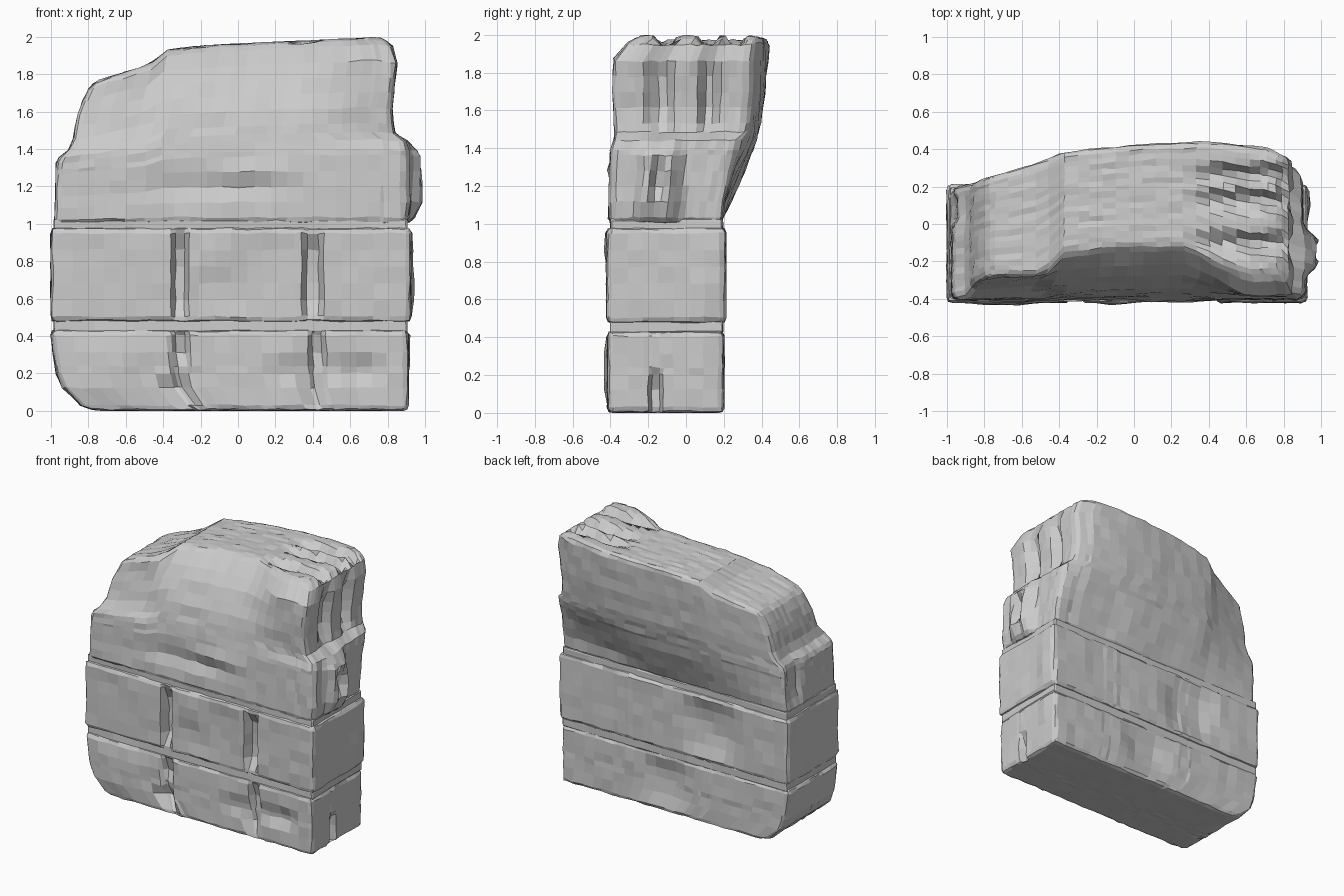
import bpy, bmesh, random
from mathutils import Vector

if "Cube" in bpy.data.objects:
    bpy.data.objects.remove(bpy.data.objects["Cube"])

random.seed(4)


def keys(t, pts):
    """Piecewise linear curve through (t, value) points."""
    if t <= pts[0][0]:
        return pts[0][1]
    for (a, va), (b, vb) in zip(pts, pts[1:]):
        if t <= b:
            return va + (vb - va) * (t - a) / (b - a)
    return pts[-1][1]


def plateau(d):
    return min(1, max(0, (1 - abs(d)) * 2))


def lines(lo, hi, r, step, cuts):
    """Grid positions with a chamfer strip at both ends and extra cuts."""
    n = max(1, round((hi - lo - 2 * r) / step))
    out = [lo, hi] + [lo + r + (hi - lo - 2 * r) * i / n for i in range(n + 1)]
    for c in cuts:
        out = [v for v in out if abs(v - c) > 0.018 or v in (lo, hi)] + [c]
    return sorted(out)


def block(name, lo, hi, r, cuts, dents, warp=None, step=0.085, jitter=0.005):
    """Chipped stone: chamfered grid box, warped, then dented per side.
    Dent: (axis, sign, a, b, half_a, half_b, depth), depth < 0 is a bump."""
    grid = [lines(lo[i], hi[i], r, step, cuts[i]) for i in range(3)]
    bm = bmesh.new()
    cache = {}

    def vert(idx):
        if idx in cache:
            return cache[idx]
        p = Vector([grid[i][idx[i]] for i in range(3)])
        side = [-1 if idx[i] == 0 else 1 if idx[i] == len(grid[i]) - 1 else 0
                for i in range(3)]
        inner = Vector([min(max(p[i], lo[i] + r), hi[i] - r) for i in range(3)])
        d = p - inner
        if d.length > r:
            p = inner + d.normalized() * r
        if warp:
            p = warp(p)
        q = p.copy()
        for axis, sign, a, b, wa, wb, depth in dents:
            if side[axis] == sign:
                m, n = [i for i in range(3) if i != axis]
                q[axis] -= sign * depth * plateau((p[m] - a) / wa) * plateau((p[n] - b) / wb)
        q += Vector([random.uniform(-jitter, jitter) for _ in range(3)])
        cache[idx] = bm.verts.new(q)
        return cache[idx]

    for axis in range(3):
        m, n = [i for i in range(3) if i != axis]
        for k in (0, len(grid[axis]) - 1):
            for i in range(len(grid[m]) - 1):
                for j in range(len(grid[n]) - 1):
                    quad = []
                    for di, dj in ((0, 0), (1, 0), (1, 1), (0, 1)):
                        idx = [0, 0, 0]
                        idx[axis], idx[m], idx[n] = k, i + di, j + dj
                        quad.append(vert(tuple(idx)))
                    bm.faces.new(quad)
    bmesh.ops.recalc_face_normals(bm, faces=bm.faces)
    for v in bm.verts:
        v.co.z = max(0, v.co.z)
    me = bpy.data.meshes.new(name)
    bm.to_mesh(me)
    bm.free()
    ob = bpy.data.objects.new(name, me)
    bpy.context.collection.objects.link(ob)
    return ob


def around(*spots):
    return [c + k * w for c, w in spots for k in (-1, -0.5, 0.5, 1)]


# Bottom course: lower left corner worn away
def worn_corner(p):
    left = keys(p.z, [(0, -0.76), (0.03, -0.84), (0.08, -0.92), (0.2, -0.97), (0.38, -1)])
    t = (0.91 - p.x) / 1.91
    p.x = 0.91 + (left - 0.91) * t
    return p


block("bottom_course", (-1, -0.415, 0), (0.91, 0.2, 0.435), 0.03,
      [around((-0.31, 0.05), (0.42, 0.05)), around((-0.16, 0.04)), [0.2, 0.24]],
      [(1, -1, x, z, 0.05, 0.11, 0.06) for x in (-0.31, 0.42) for z in (0.12, 0.32)]
      + [(1, -1, 0.68, 0.22, 0.09, 0.09, 0.03),
         (1, -1, 0.42, 0.22, 0.3, 0.05, 0.02),
         (1, -1, -0.74, 0.23, 0.25, 0.2, -0.015),
         (0, 1, -0.16, 0.08, 0.04, 0.14, 0.06),
         (0, 1, 0.07, 0.32, 0.06, 0.12, -0.015),
         (1, 1, 0.05, 0.24, 0.22, 0.18, 0.035)], worn_corner)

# Middle course: two upright slots in front
block("middle_course", (-1, -0.42, 0.475), (0.925, 0.21, 0.98), 0.03,
      [around((-0.31, 0.05), (0.40, 0.06)), [], []],
      [(1, -1, -0.31, 0.72, 0.05, 0.25, 0.07),
       (1, -1, 0.40, 0.72, 0.06, 0.25, 0.07),
       (1, -1, 0.05, 0.7, 0.33, 0.25, 0.015),
       (1, -1, -0.1, 0.84, 0.15, 0.14, -0.02),
       (0, 1, 0.12, 0.73, 0.09, 0.24, -0.015),
       (1, 1, -0.35, 0.73, 0.25, 0.2, 0.04)])

# Thin mortar beds between the courses
for label, z in (("lower", 0.455), ("upper", 0.99)):
    block(label + "_joint", (-0.985, -0.4, z - 0.035), (0.905, 0.195, z + 0.035), 0.01,
          [[], [], []], [], step=0.2, jitter=0.003)


# Crown: stepped left shoulder, sloped front, overhanging back, ridged right end
LEFT = [(0, -0.98), (0.48, -0.97), (0.56, -0.89), (0.77, -0.86), (0.95, -0.81), (1, -0.77)]
RIGHT = [(0, 0.9), (0.45, 0.9), (0.49, 0.84), (0.6, 0.82), (0.88, 0.85), (0.95, 0.84), (1, 0.79)]
HEIGHT = [(-0.98, 1.71), (-0.79, 1.75), (-0.6, 1.81), (-0.47, 1.85), (-0.4, 1.925),
          (-0.2, 1.95), (0.3, 1.975), (0.75, 1.995), (0.9, 1.97)]
BULGE = [(1, 0), (1.15, 0.07), (1.3, 0.14), (1.5, 0.2), (1.7, 0.23), (1.95, 0.25)]
SPREAD = [(-1, 0.05), (-0.8, 0.25), (-0.5, 0.62), (-0.4, 0.8), (0.1, 1), (0.4, 1.03),
          (0.7, 0.9), (0.85, 0.65), (0.93, 0.3)]
FRONT_L = [(1, -0.41), (1.38, -0.4), (1.48, -0.34), (1.75, -0.28)]
FRONT_M = [(1, -0.41), (1.4, -0.39), (1.6, -0.35), (1.8, -0.26), (1.95, -0.13)]
FRONT_R = [(1, -0.41), (1.4, -0.4), (1.46, -0.375), (1.75, -0.39), (1.9, -0.38), (1.98, -0.28)]


def crown_shape(p):
    u, v, w = (p.x + 0.98) / 1.88, (p.y + 0.41) / 0.6, (p.z - 1) / 0.97
    left, right = keys(w, LEFT), keys(w, RIGHT)
    x = left + (right - left) * u
    z = 1 + w * (keys(x, HEIGHT) - 1)
    fl, fm, fr = (keys(z, f) for f in (FRONT_L, FRONT_M, FRONT_R))
    front = keys(x, [(-0.5, fl), (-0.41, fm), (0.28, fm), (0.6, fr)])
    back = 0.185 + keys(z, BULGE) * keys(x, SPREAD)
    y = front + (back - front) * v
    return Vector((x, y, z))


block("crown", (-0.98, -0.41, 1), (0.9, 0.19, 1.97), 0.035,
      [[-0.5, -0.41, 0.76, 0.81], [-0.38 + 0.034 * i for i in range(1, 16)], [1.39, 1.44, 1.48]],
      [(0, 1, y, 1.69, 0.06, 0.24, 0.07) for y in (-0.14, 0.12)]
      + [(2, 1, 0.66, y, 0.4, 0.055, 0.06) for y in (-0.1, 0.12, 0.26)]
      + [(0, 1, -0.15, 1.22, 0.14, 0.25, -0.085),
         (0, 1, -0.15, 1.22, 0.045, 0.12, 0.07),
         (0, 1, -0.34, 1.22, 0.07, 0.25, -0.02),
         (0, -1, 0.08, 1.22, 0.1, 0.2, 0.03),
         (1, -1, -0.15, 1.2, 0.4, 0.08, 0.025),
         (1, -1, 0.15, 1.28, 0.2, 0.06, -0.02),
         (1, 1, 0.6, 1.22, 0.35, 0.2, 0.03)], crown_shape)
